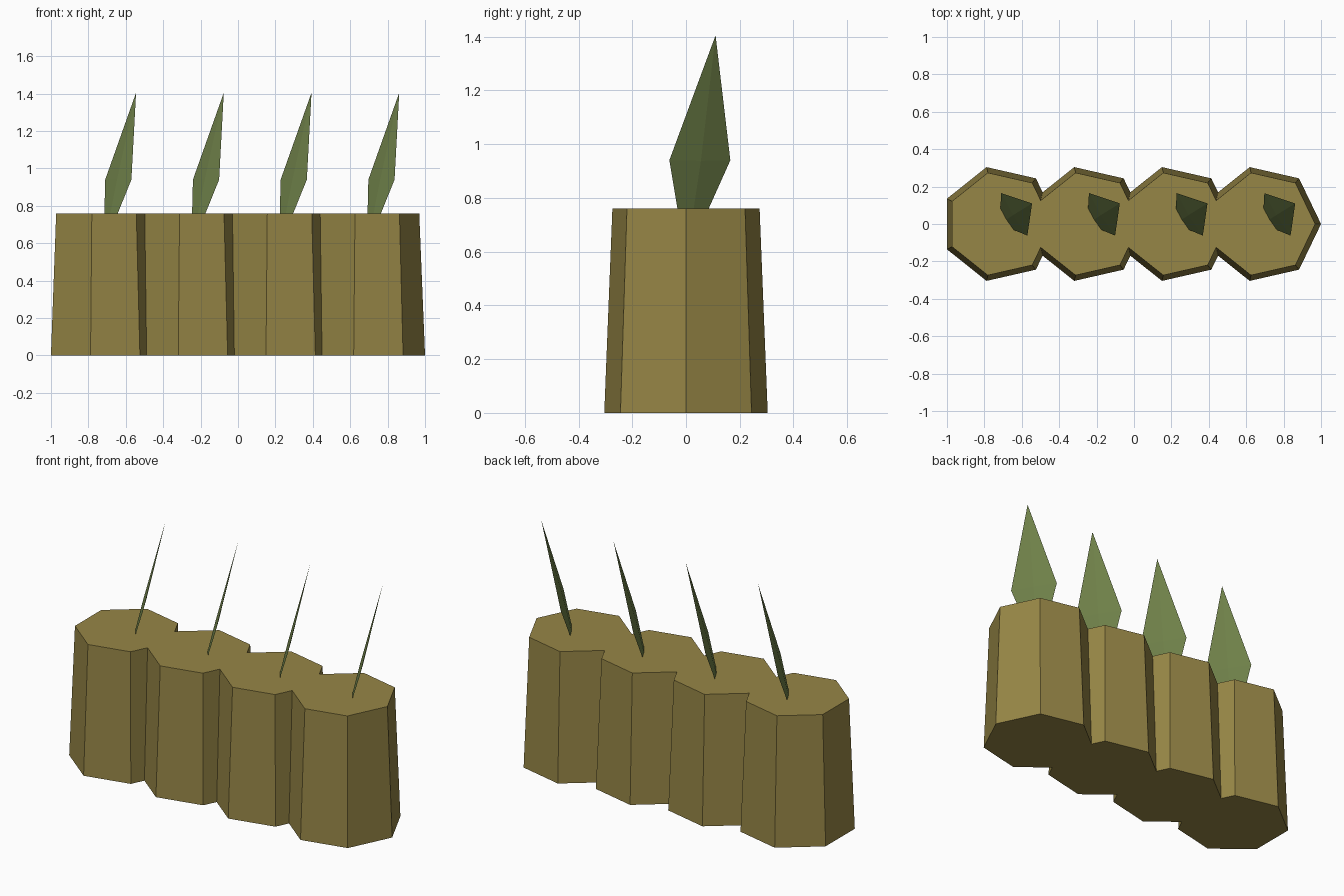
import bpy, math
from mathutils import Vector

if "Cube" in bpy.data.objects:
    bpy.data.objects.remove(bpy.data.objects["Cube"])

COUNT, SPACING, FIRST_X = 4, 0.469, -0.719
SIDES, HEIGHT = 7, 0.76
BASE_R, TOP_R = 0.312, 0.281


def material(name, color):
    m = bpy.data.materials.new(name)
    m.diffuse_color = (*color, 1)
    m.use_nodes = True
    m.node_tree.nodes["Principled BSDF"].inputs["Base Color"].default_value = m.diffuse_color
    return m


def add_mesh(name, verts, faces, mat, x):
    me = bpy.data.meshes.new(name)
    me.from_pydata(verts, [], faces)
    me.materials.append(mat)
    ob = bpy.data.objects.new(name, me)
    ob.location.x = x
    bpy.context.collection.objects.link(ob)


wood = material("olive_wood", (0.305, 0.238, 0.061))
green = material("leaf_green", (0.162, 0.223, 0.068))


def ring(r, z):
    return [(r * math.cos(math.tau * i / SIDES), r * math.sin(math.tau * i / SIDES), z)
            for i in range(SIDES)]


# Tapered seven-sided stump
stump_verts = ring(BASE_R, 0) + ring(TOP_R, HEIGHT)
stump_faces = [(i, (i + 1) % SIDES, (i + 1) % SIDES + SIDES, i + SIDES) for i in range(SIDES)]
stump_faces += [tuple(reversed(range(SIDES))), tuple(range(SIDES, 2 * SIDES))]

# Thin kite-shaped leaf with a shallow ridge, leaning away from its root
root, tip = Vector((0, 0, 0.572)), Vector((0.174, 0.11, 1.405))
left, right = Vector((0.009, 0.165, 0.94)), Vector((0.149, -0.062, 0.94))
middle = (left + right) / 2
bulge = (right - left).cross(tip - left).normalized() * 0.008
leaf_verts = [root, tip, left, middle + bulge, right, middle - bulge]
leaf_faces = []
for i in range(4):
    a, b = 2 + i, 2 + (i + 1) % 4
    leaf_faces += [(a, b, 1), (b, a, 0)]

for n in range(COUNT):
    x = FIRST_X + n * SPACING
    add_mesh(f"stump_{n + 1}", stump_verts, stump_faces, wood, x)
    add_mesh(f"leaf_{n + 1}", leaf_verts, leaf_faces, green, x)
